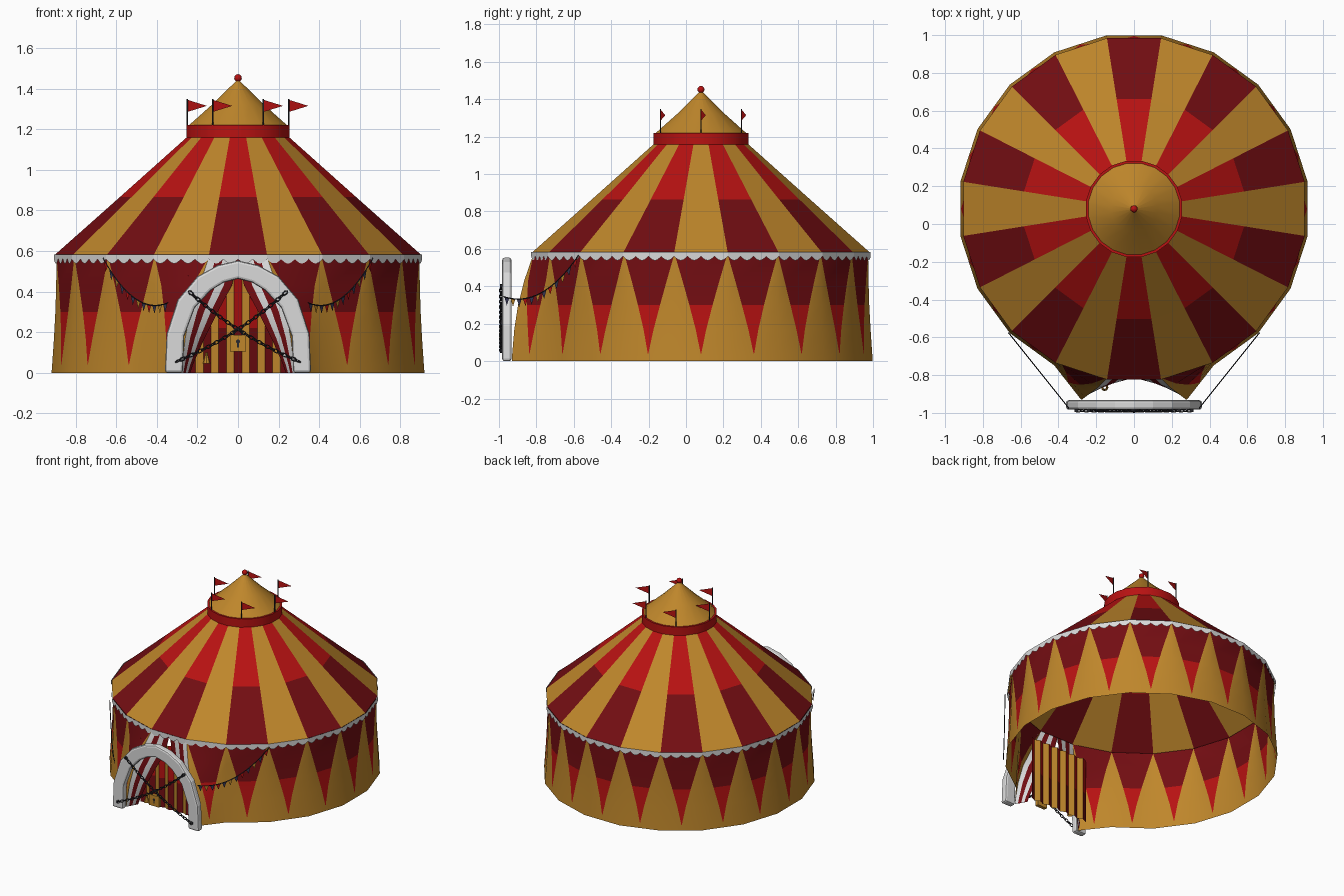
import bpy, bmesh, math
from mathutils import Vector, Matrix

if "Cube" in bpy.data.objects:
    bpy.data.objects.remove(bpy.data.objects["Cube"])

CY, N = 0.08, 20          # tent centre and number of panels
COLORS = [("gold_canvas", (.52, .24, .024)), ("bright_red", (.48, .006, .006)),
          ("dark_red", (.17, .004, .006)), ("off_white", (.70, .70, .70)),
          ("navy_cloth", (.04, .04, .09)), ("dark_iron", (.02, .02, .025))]
GOLD, RED, DARK, WHITE, NAVY, IRON = range(6)
MATS = []
for n, c in COLORS:
    m = bpy.data.materials.new(n)
    m.diffuse_color = (*c, 1)
    m.use_nodes = True
    m.node_tree.nodes["Principled BSDF"].inputs["Base Color"].default_value = m.diffuse_color
    MATS.append(m)


class Part:
    """Collects coloured faces and turns them into one object."""
    def __init__(self, name):
        self.name, self.v, self.f, self.m = name, [], [], []

    def face(self, pts, mat):
        b = len(self.v)
        self.v += [tuple(p) for p in pts]
        self.f.append(range(b, b + len(pts)))
        self.m.append(mat)

    def grid(self, nu, nv, pos, mat):
        for i in range(nu):
            for j in range(nv):
                self.face([pos(i, j), pos(i + 1, j), pos(i + 1, j + 1), pos(i, j + 1)], mat(i, j))

    def tube(self, path, r, mat, sides=5, closed=False):
        path = [Vector(p) for p in path]
        n, rings = len(path), []
        for i, p in enumerate(path):
            d = path[(i + 1) % n if closed else min(i + 1, n - 1)] - path[i - 1 if closed else max(i - 1, 0)]
            q = d.to_track_quat('Z', 'Y')
            rings.append([p + q @ Vector((r * math.cos(a), r * math.sin(a), 0))
                          for a in [math.tau * s / sides for s in range(sides)]])
        if closed:   # keep the ring corners lined up for small links
            c = sum(path, Vector()) / n
            nrm = (path[0] - c).cross(path[1] - c).normalized()
            rings = [[p + r * (math.cos(a) * (p - c).normalized() + math.sin(a) * nrm)
                      for a in [math.tau * s / sides for s in range(sides)]] for p in path]
        for i in range(n if closed else n - 1):
            A, B = rings[i], rings[(i + 1) % n]
            for s in range(sides):
                t = (s + 1) % sides
                self.face([A[s], A[t], B[t], B[s]], mat)

    def done(self, smooth=None, recalc=True):
        me = bpy.data.meshes.new(self.name)
        me.from_pydata(self.v, [], [list(f) for f in self.f])
        for m in MATS:
            me.materials.append(m)
        me.polygons.foreach_set("material_index", self.m)
        bm = bmesh.new()
        bm.from_mesh(me)
        bmesh.ops.remove_doubles(bm, verts=bm.verts, dist=1e-5)
        if recalc:
            bmesh.ops.recalc_face_normals(bm, faces=bm.faces)
        bm.to_mesh(me)
        bm.free()
        ob = bpy.data.objects.new(self.name, me)
        bpy.context.collection.objects.link(ob)
        if smooth:
            bpy.ops.object.select_all(action='DESELECT')
            ob.select_set(True)
            bpy.context.view_layer.objects.active = ob
            bpy.ops.object.shade_smooth_by_angle(angle=math.radians(smooth))
        return ob


def ring(r, deg, z):
    a = math.radians(deg)
    return Vector((r * math.cos(a), CY + r * math.sin(a), z))


def revolve(name, prof, mat, smooth=30, sides=N):
    p = Part(name)
    p.grid(sides, len(prof) - 1, lambda i, j: ring(prof[j][0], -99 + 360 * (i % sides) / sides, prof[j][1]),
           lambda i, j: mat)
    return p.done(smooth)


# Wall: gold panels with downward red spikes; front panels pulled out to the arch
ZS = [0, .04, .17, .30, .43, .575]
RS = [.93, .927, .918, .911, .907, .905]
FLAP = [(.28, -.93), (.275, -.929), (.26, -.918), (.235, -.898), (.19, -.865), (.142, -.815)]


def wall_edge(k, side, j):
    if (k, side) in ((1, -1), (-1, 1)):
        x, y = FLAP[j]
        return Vector((k * x, y, ZS[j]))
    return ring(RS[j], -90 + 18 * k + 9 * side, ZS[j])


wall = Part("tent_wall")
for k in range(-9, 11):
    if k == 0:
        continue

    def wall_pos(i, j):
        t = max(0, (ZS[j] - .04) / .535)
        w = max(.01, t ** 1.15)
        u = [0, .5 - w / 2, .5 + w / 2, 1][i]
        return wall_edge(k, -1, j).lerp(wall_edge(k, 1, j), u)
    wall.grid(3, 5, wall_pos, lambda i, j: GOLD if i != 1 or j == 0 else (RED if j < 3 else DARK))
wall.done(30)

# Roof: alternating gold and red panels, red brighter toward the top
roof = Part("roof")
RP = [(.915, .58), (.59, .865), (.25, 1.165)]
roof.grid(N, 2, lambda i, j: ring(RP[j][0], -99 + 18 * (i % N), RP[j][1]),
          lambda i, j: GOLD if i % 2 else (RED if j else DARK))
roof.done()

# Collar, cone cap and ball
revolve("collar", [(.24, 1.155), (.258, 1.155), (.258, 1.22), (.24, 1.22)], RED)
revolve("cap", [(.25, 1.215), (.125, 1.325), (.002, 1.445)], GOLD)
revolve("finial_ball", [(max(.0005, .019 * math.sin(a)), 1.452 - .019 * math.cos(a))
                        for a in [math.pi * i / 8 for i in range(9)]], RED, 60, 12)

# Scalloped valance, four scallops per panel
val = Part("valance")
for k in range(N):
    A, B = ring(.919, -99 + 18 * k, .582), ring(.919, -81 + 18 * k, .582)
    for s in range(4):
        def val_pos(i, j):
            p = A.lerp(B, (s + i / 6) / 4)
            p.z -= 0 if j else .022 + .022 * math.sin(math.pi * i / 6)
            return p
        val.grid(6, 1, val_pos, lambda i, j: WHITE)
val.done()

# Entrance curtains, drawn to both sides, with white stripes
INNER = [(.235, -.85), (.222, -.849), (.165, -.845), (.10, -.835), (.03, -.822), (0, -.812)]
cur = Part("entrance_curtains")
for sx in (-1, 1):
    def cur_pos(i, j):
        a, b = Vector(INNER[j]), Vector(FLAP[j])
        p = a.lerp(b, [0, .25, .5, .75, 1][i])
        return Vector((sx * p.x, p.y, ZS[j]))
    cur.grid(4, 5, cur_pos, lambda i, j: (DARK, WHITE, DARK, WHITE)[i])
cur.done(30)

# Pleated striped door cloth
door = Part("striped_door")
DZ = [0, .22, .48]
door.grid(13, 2, lambda i, j: Vector(((i - 6.5) * .038, -.80 + (.012 if i % 2 else -.006), DZ[j])),
          lambda i, j: GOLD if i % 2 else (RED if j else DARK))
door.done()

# Curtain tassels
tas = Part("tassel")
tas.tube([(-.155, -.865, z) for z in (.10, .085)], .008, GOLD, 8)
for i in range(8):
    a, b = [math.tau * t / 8 for t in (i, i + 1)]
    tas.face([(-.155 + r * math.cos(q), -.865 + r * math.sin(q), z)
              for r, q, z in ((.008, a, .085), (.008, b, .085), (.02, b, .045), (.02, a, .045))], GOLD)
tas.done()

# White entrance arch
half_o = [(.36, 0), (.352, .19), (.297, .36), (.20, .475), (.10, .53), (0, .553)]
half_i = [(.272, 0), (.265, .18), (.213, .32), (.135, .405), (.07, .445), (0, .463)]
outer, inner = [h + [(-x, z) for x, z in h[-2::-1]] for h in (half_o, half_i)]
arch = Part("entrance_arch")


def arch_pos(i, j):
    (x, z), y = ((outer[i], -.983), (outer[i], -.933), (inner[i], -.933), (inner[i], -.983))[j % 4]
    return Vector((x, y, z))


arch.grid(len(outer) - 1, 4, arch_pos, lambda i, j: WHITE)
for e in (0, len(outer) - 1):
    arch.face([arch_pos(e, j) for j in range(4)], WHITE)
ob = arch.done()
bev = ob.modifiers.new("rounded_edges", 'BEVEL')
bev.width, bev.segments, bev.angle_limit = .013, 2, math.radians(50)

# Crossed chains made from alternating links
chain = Part("crossed_chains")
for sx in (-1, 1):
    P, Q, M = (Vector((sx * x, -.989, z)) for x, z in ((-.24, .40), (.305, .054), (0, .18)))
    n = 28

    def along(t):
        return P * (1 - t) ** 2 + M * 2 * t * (1 - t) + Q * t * t
    for l in range(n):
        c, d = along((l + .5) / n), along((l + 1) / n) - along(l / n)
        rot = d.to_track_quat('X', 'Y').to_matrix() @ Matrix.Rotation(math.pi / 2 * (l % 2) + .4, 3, 'X')
        chain.tube([c + rot @ Vector((.0155 * math.cos(a), .0085 * math.sin(a), 0))
                    for a in [math.tau * s / 10 for s in range(10)]], .0032, IRON, 5, True)
    for e in (P, Q):     # wall studs
        chain.tube([e + Vector((0, y, 0)) for y in (-.006, .012)], .011, IRON, 8)
chain.done(50)


# Padlock with shackle and keyhole
def box(part, lo, hi, mat):
    c = [(x, y, z) for x in (lo[0], hi[0]) for y in (lo[1], hi[1]) for z in (lo[2], hi[2])]
    for f in ((0, 1, 3, 2), (4, 6, 7, 5), (0, 4, 5, 1), (2, 3, 7, 6), (0, 2, 6, 4), (1, 5, 7, 3)):
        part.face([c[i] for i in f], mat)


lock = Part("padlock")
box(lock, (-.04, -.998, .105), (.04, -.972, .185), GOLD)
lock.done()
key = Part("keyhole")
box(key, (-.005, -1.0, .125), (.005, -.997, .15), IRON)
key.face([(.010 * math.cos(a), -.9995, .154 + .010 * math.sin(a))
          for a in [math.tau * i / 10 for i in range(10)]], IRON)
key.done()
shackle = Part("padlock_shackle")
shackle.tube([(.024 * math.cos(a), -.986, .185 + .035 * math.sin(a))
              for a in [math.pi * i / 8 for i in range(9)]], .006, IRON, 6)
shackle.done(50)

# Bunting from the arch to the eaves
bunt = Part("bunting")
for sx in (-1, 1):
    P, Q = Vector((sx * .345, -.975, .345)), Vector((sx * .665, -.575, .565))

    def string(t):
        p = P.lerp(Q, t)
        p.z -= .36 * t * (1 - t)
        return p
    bunt.tube([string(i / 16) for i in range(17)], .003, IRON, 4)
    for i in range(12):
        a, b = string((i + .12) / 12), string((i + .88) / 12)
        bunt.face([a, b, (a + b) / 2 - Vector((0, 0, .042))], (NAVY, GOLD, NAVY, RED)[i % 4])
bunt.done()

# Six pennants around the collar
poles, flags = Part("flag_poles"), Part("pennants")
along_flag = Vector((math.cos(.26), math.sin(.26), 0)) * .10
for k in range(6):
    b = ring(.25, 60 * k, 1.20)
    poles.tube([b, b + Vector((0, 0, .148))], .004, IRON, 6)
    z0, z1 = b + Vector((0, 0, .085)), b + Vector((0, 0, .145))
    flags.face([z0, (z0 + z1) / 2 + along_flag, z1], RED)
poles.done(50)
flags.done()
